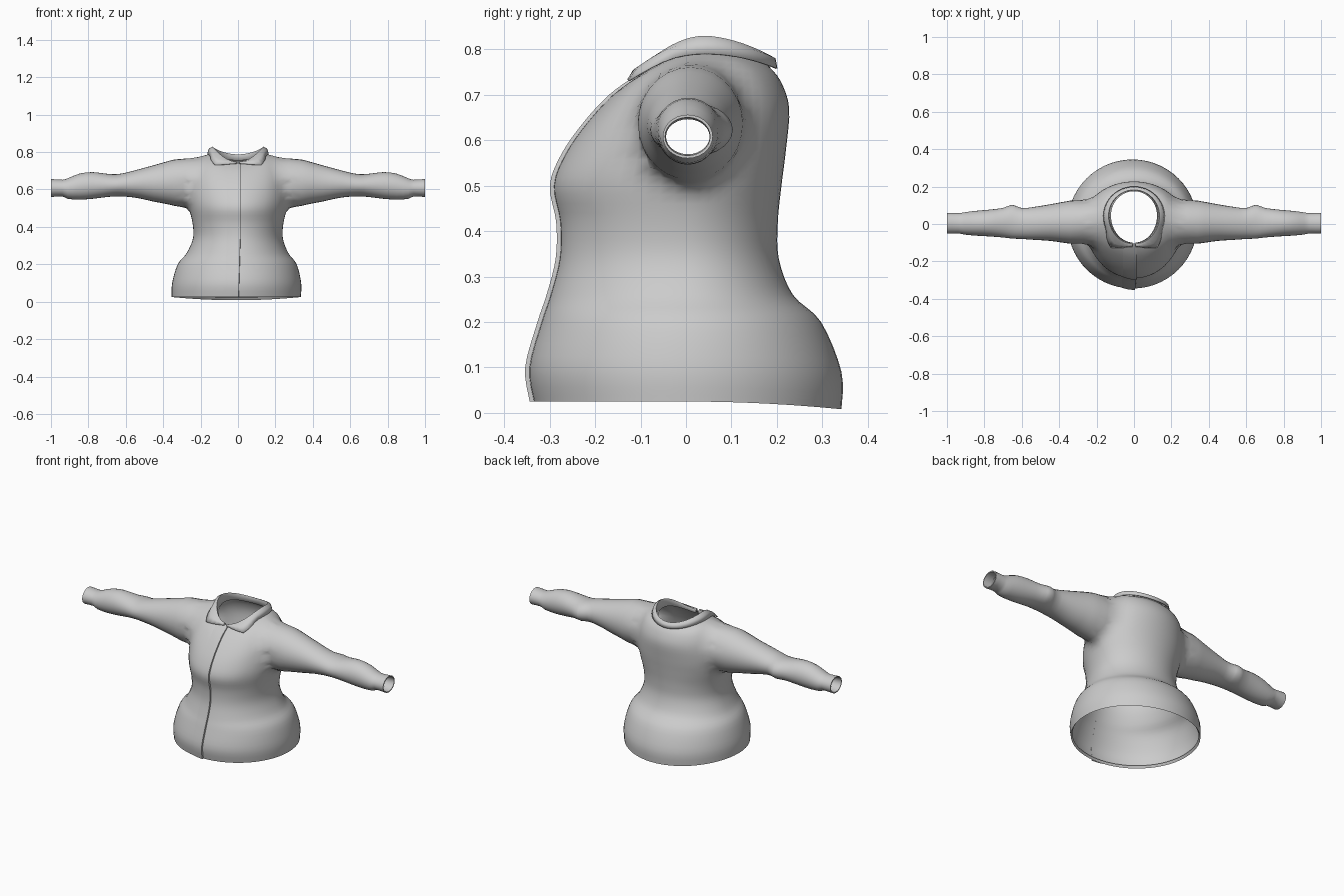
import bpy, bmesh, math
from mathutils import Vector

if "Cube" in bpy.data.objects:
    bpy.data.objects.remove(bpy.data.objects["Cube"])

cloth = bpy.data.materials.new("grey_cloth")
cloth.diffuse_color = (0.6, 0.6, 0.6, 1)
cloth.use_nodes = True
cloth.node_tree.nodes["Principled BSDF"].inputs["Base Color"].default_value = cloth.diffuse_color

# Torso rings: z front, z side, z back, half width, y front, y back, y side
RINGS = [
    (.025, .025, .008, .345, -.335, .342, .0),
    (.10, .10, .09, .345, -.345, .342, .0),
    (.20, .20, .20, .318, -.318, .297, .0),
    (.26, .26, .26, .272, -.298, .235, .0),
    (.34, .34, .34, .240, -.278, .204, .0),
    (.42, .42, .42, .243, -.277, .202, .0),
    (.50, .50, .50, .262, -.291, .210, .01),
    (.57, .58, .58, .272, -.265, .220, .02),
    (.64, .68, .67, .262, -.216, .227, .02),
    (.70, .765, .73, .215, -.160, .208, .03),
    (.74, .795, .765, .128, -.105, .180, .045),
]

# Sleeve rings: x, z bottom, z top, y front, y back
SLEEVE = [
    (.31, .505, .768, -.110, .130),
    (.38, .522, .750, -.100, .118),
    (.45, .535, .730, -.090, .105),
    (.53, .553, .708, -.085, .092),
    (.60, .562, .690, -.080, .085),
    (.65, .563, .682, -.078, .103),
    (.70, .560, .684, -.072, .086),
    (.78, .550, .693, -.066, .076),
    (.85, .546, .684, -.062, .070),
    (.91, .550, .660, -.056, .062),
    (.94, .563, .652, -.050, .058),
    (1.0, .560, .656, -.051, .059),
    (1.0, .566, .650, -.046, .053),
    (.95, .569, .646, -.044, .052),
]


def spline(table, t):
    """Catmull-Rom interpolation of table rows at t in row units."""
    i = min(int(t), len(table) - 2)
    f = t - i
    p = [table[min(max(i + k, 0), len(table) - 1)] for k in (-1, 0, 1, 2)]
    return [.5 * (2*b + (c-a)*f + (2*a-5*b+4*c-d)*f*f + (3*b-a-3*c+d)*f**3)
            for a, b, c, d in zip(*p)]


def torso_point(t, ang, out=0.0):
    """Surface point; ang 0 is the front middle, pi is the back."""
    zf, zs, zb, hx, yf, yb, yc = spline(RINGS, t)
    c, s = math.cos(ang), math.sin(ang)
    end_z, depth = (zf, yc - yf) if c > 0 else (zb, yb - yc)
    shift = -.01 * max(0, 1 - zs / .35)
    return Vector((s * (hx + out) + shift, yc - c * (depth + out),
                   zs + (end_z - zs) * c * c))


def add_loop(bm, pts):
    return [bm.verts.new(p) for p in pts]


def skin(bm, a, b, closed=True):
    n = len(a)
    for i in range(n if closed else n - 1):
        j = (i + 1) % n
        bm.faces.new((a[i], a[j], b[j], b[i]))


def finish(bm, name, angle=50):
    bmesh.ops.recalc_face_normals(bm, faces=bm.faces)
    me = bpy.data.meshes.new(name)
    bm.to_mesh(me)
    bm.free()
    me.materials.append(cloth)
    ob = bpy.data.objects.new(name, me)
    bpy.context.collection.objects.link(ob)
    bpy.context.view_layer.objects.active = ob
    ob.select_set(True)
    bpy.ops.object.shade_smooth_by_angle(angle=math.radians(angle))
    ob.select_set(False)
    return ob


# Jacket body: torso with turned hem
N, SUB = 56, 4
bm = bmesh.new()
angles = [2 * math.pi * i / N for i in range(N)]
steps = (len(RINGS) - 1) * SUB
prev = add_loop(bm, [torso_point(.25, a, -.01) for a in angles])
for k in range(steps + 1):
    ring = add_loop(bm, [torso_point(k / SUB, a) for a in angles])
    skin(bm, prev, ring)
    prev = ring

# Open armholes
holes = []
for f in bm.faces:
    c = f.calc_center_median()
    if abs(c.x) > .17 and ((c.y - .012) / .115)**2 + ((c.z - .635) / .135)**2 < 1:
        holes.append(f)
bmesh.ops.delete(bm, geom=holes, context='FACES')
rims = {s: [e for e in bm.edges if e.is_boundary and
            all(v.co.x * s > .16 and v.co.z > .45 for v in e.verts)] for s in (-1, 1)}

# Sleeves, joined to the armholes
M = 28
for s in (-1, 1):
    prev = first = None
    for k in range((len(SLEEVE) - 1) * 2 + 1):
        row = spline(SLEEVE, k / 2)
        if k >= 22:  # keep the cuff edge crisp
            i = min(k // 2, len(SLEEVE) - 2)
            row = [a + (b - a) * (k / 2 - i) for a, b in zip(SLEEVE[i], SLEEVE[i + 1])]
        x, z0, z1, y0, y1 = row
        ring = add_loop(bm, [(s * x, (y0+y1)/2 + (y1-y0)/2 * math.cos(a),
                              (z0+z1)/2 + (z1-z0)/2 * math.sin(a))
                             for a in (2 * math.pi * j / M for j in range(M))])
        if prev:
            skin(bm, prev, ring)
        else:
            first = ring
        prev = ring
    loop = [e for e in bm.edges if e.is_boundary and all(v in first for v in e.verts)]
    bmesh.ops.bridge_loops(bm, edges=rims[s] + loop)

# Relax the shoulder seams
seam = [v for v in bm.verts if .18 < abs(v.co.x) < .34 and v.co.z > .46]
for _ in range(3):
    bmesh.ops.smooth_vert(bm, verts=seam, factor=.4, use_axis_x=True,
                          use_axis_y=True, use_axis_z=True)
finish(bm, "jacket_body", 60)

# Front placket: overlapping flap with a raised free edge
bm = bmesh.new()
prev = None
for k in range(steps + 1):
    t = k / SUB
    hx = spline(RINGS, t)[3]
    row = add_loop(bm, [torso_point(t, math.asin(x / hx), o) for x, o in
                        ((-.06, 0), (-.03, .005), (.012, .009), (.014, -.001))])
    if prev:
        skin(bm, prev, row, closed=False)
    prev = row
finish(bm, "front_placket", 40)

# Collar: stand rising from the neckline, folded over into a pointed leaf
bm = bmesh.new()
C = 44
stand, fold, leaf, edge = [], [], [], []
for i in range(C + 1):
    a = .06 + (2 * math.pi - .12) * i / C
    c, s = math.cos(a), math.sin(a)
    base = torso_point(len(RINGS) - 1, a, -.003)
    stand.append(base - Vector((0, 0, .01)))
    front = max(0, c)
    rise = .033 - .027 * front**2 - .012 * max(0, -c)
    top = base + Vector((s * .012, -c * .006, rise))
    fold.append(top)
    # leaf widens into a point on each side of the front opening
    point = max(0, 1 - abs(min(a, 2 * math.pi - a) - .62) / .5)
    t_edge = len(RINGS) - 1 - (.32 + .5 * point)
    if min(a, 2 * math.pi - a) < .62:
        t_edge = len(RINGS) - 1 - (.1 + .72 * point)
    low = torso_point(t_edge, a, .012)
    edge.append(low)
    leaf.append(top.lerp(low, .45) + Vector((s * .006, -c * .005, .006)))
loops = [add_loop(bm, p) for p in (stand, fold, leaf, edge)]
for a, b in zip(loops, loops[1:]):
    skin(bm, a, b, closed=False)
collar = finish(bm, "collar", 60)
thick = collar.modifiers.new("thickness", 'SOLIDIFY')
thick.thickness = .004
thick.offset = 0
